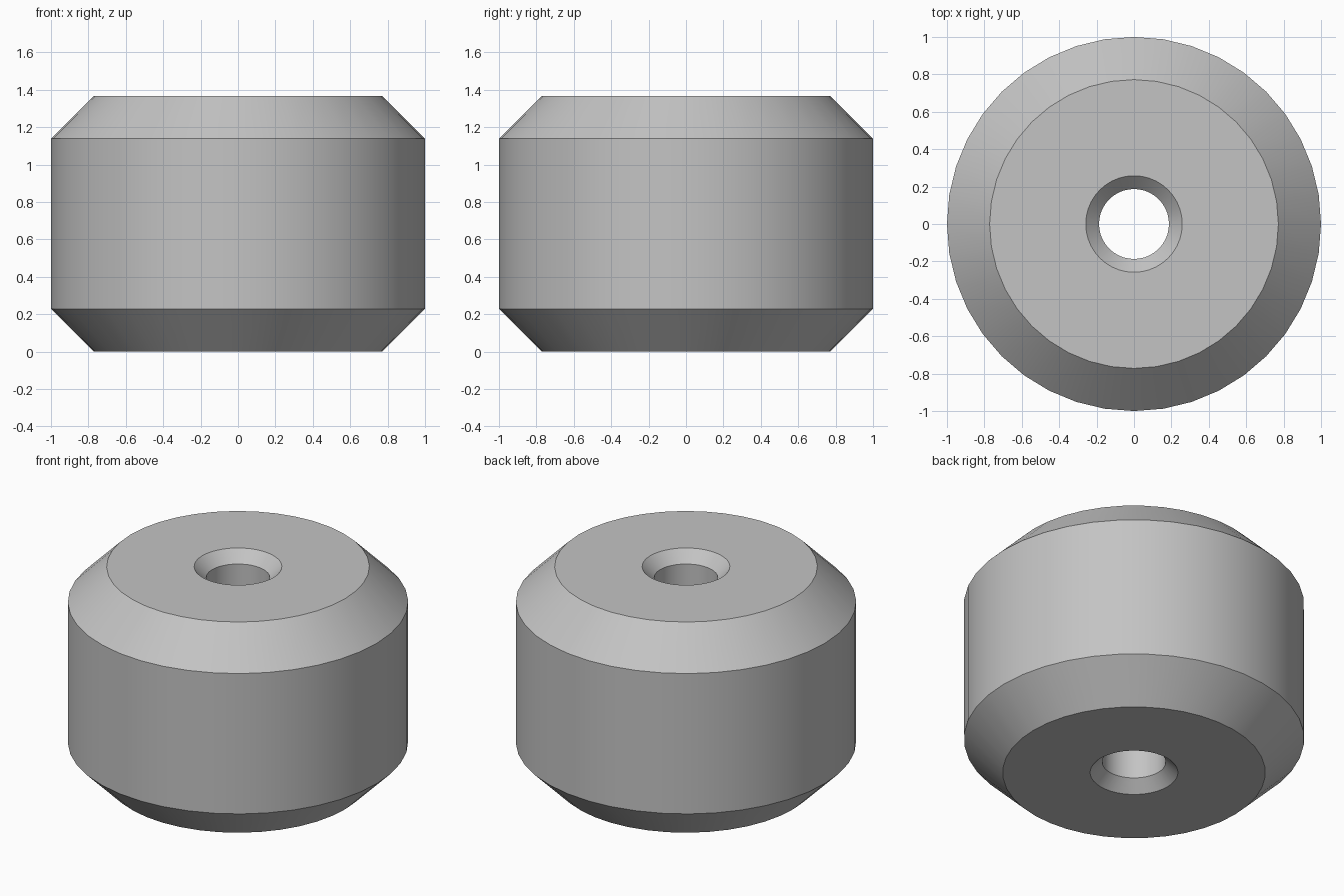
import bpy
import bmesh
import math

cube = bpy.data.objects.get("Cube")
if cube:
    bpy.data.objects.remove(cube, do_unlink=True)

SEGMENTS = 40
HEIGHT = 1.366
OUTER, OUTER_CHAMFER = 1.0, 0.228
BORE, BORE_CHAMFER = 0.187, 0.071

# Plain grey material
grey = bpy.data.materials.new("plain grey")
grey.use_nodes = True
colour = (0.55, 0.55, 0.55, 1)
grey.diffuse_color = colour
grey.node_tree.nodes["Principled BSDF"].inputs["Base Color"].default_value = colour

# Closed half section: outer wall going up, then the bore going down
outer = [(OUTER - OUTER_CHAMFER, 0), (OUTER, OUTER_CHAMFER)]
inner = [(BORE + BORE_CHAMFER, 0), (BORE, BORE_CHAMFER)]


def flipped(points):
    return [(r, HEIGHT - z) for r, z in reversed(points)]


section = outer + flipped(outer) + flipped(flipped(inner + flipped(inner)))[::-1]

# Chamfered roller with a countersunk through hole
bm = bmesh.new()
rings = []
for r, z in section:
    ring = []
    for i in range(SEGMENTS):
        a = math.tau * i / SEGMENTS
        ring.append(bm.verts.new((r * math.cos(a), r * math.sin(a), z)))
    rings.append(ring)
for k, ring in enumerate(rings):
    above = rings[(k + 1) % len(rings)]
    for i in range(SEGMENTS):
        j = (i + 1) % SEGMENTS
        bm.faces.new((ring[i], ring[j], above[j], above[i]))
bmesh.ops.recalc_face_normals(bm, faces=bm.faces)

mesh = bpy.data.meshes.new("roller")
bm.to_mesh(mesh)
bm.free()
mesh.materials.append(grey)
roller = bpy.data.objects.new("roller", mesh)
bpy.context.collection.objects.link(roller)

# Smooth round walls, sharp chamfer edges
bpy.context.view_layer.objects.active = roller
roller.select_set(True)
bpy.ops.object.shade_smooth_by_angle(angle=math.radians(30))
